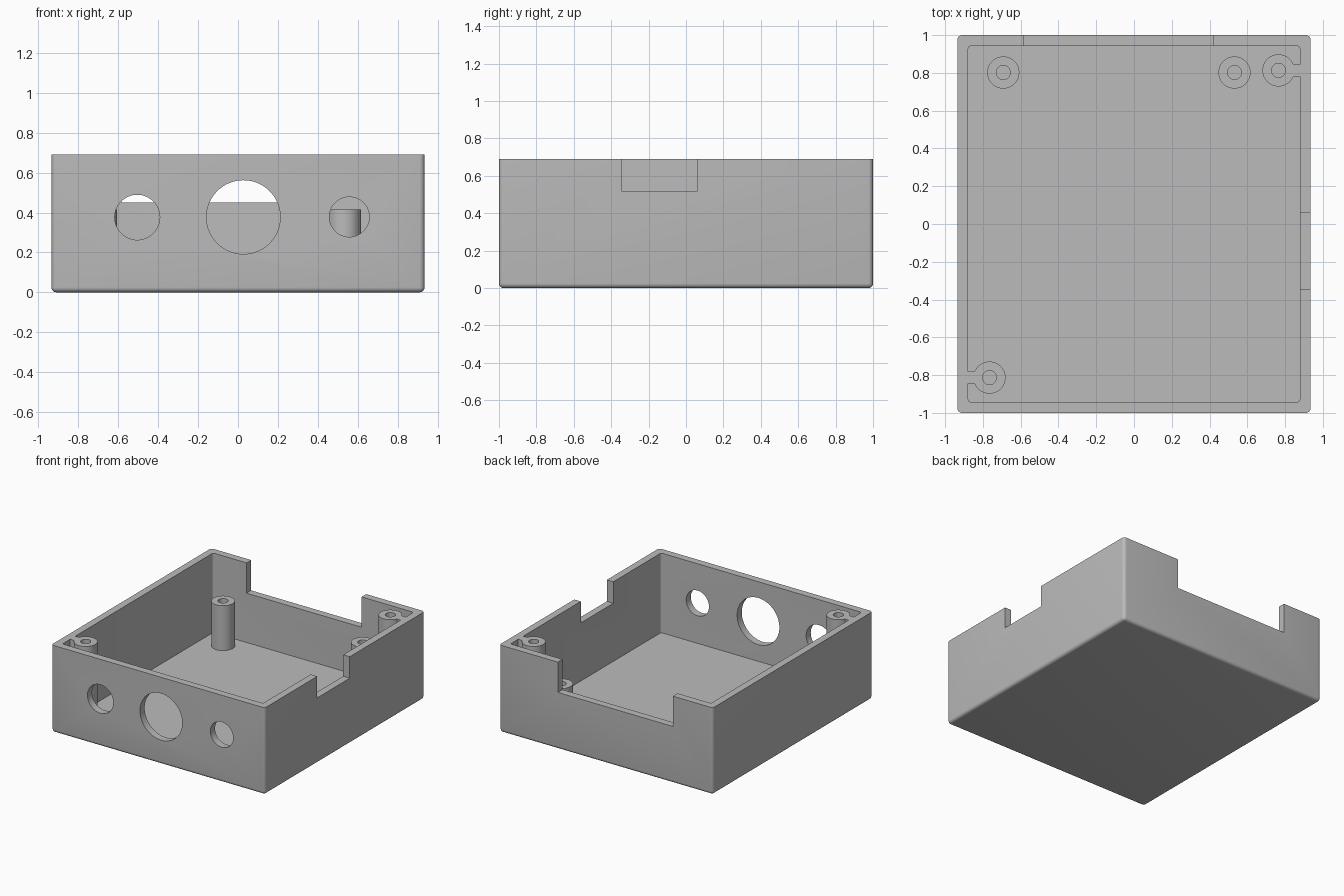
import bpy
import bmesh
import math
from mathutils import Matrix, Vector

if "Cube" in bpy.data.objects:
    bpy.data.objects.remove(bpy.data.objects["Cube"], do_unlink=True)

HEIGHT, FLOOR = 0.69, 0.06
POST_R, BORE_R = 0.085, 0.037

grey = bpy.data.materials.new("light_grey")
grey.use_nodes = True
colour = (0.5, 0.5, 0.5, 1)
grey.diffuse_color = colour
grey.node_tree.nodes["Principled BSDF"].inputs["Base Color"].default_value = colour


def finish(name, bm):
    mesh = bpy.data.meshes.new(name)
    bm.to_mesh(mesh)
    bm.free()
    mesh.materials.append(grey)
    obj = bpy.data.objects.new(name, mesh)
    bpy.context.collection.objects.link(obj)
    return obj


def box(name, low, high, round_edge=0, keep_top=True, keep_bottom=False):
    """Box between two corners; vertical and optionally bottom edges rounded."""
    low, high = Vector(low), Vector(high)
    bm = bmesh.new()
    size = Matrix.Diagonal((*(high - low), 1))
    bmesh.ops.create_cube(bm, size=1, matrix=Matrix.Translation((low + high) / 2) @ size)
    if round_edge:
        def rounded(edge):
            z = [v.co.z for v in edge.verts]
            if keep_top and min(z) > high.z - 1e-4:
                return False
            return not (keep_bottom and max(z) < low.z + 1e-4)
        bmesh.ops.bevel(bm, geom=[e for e in bm.edges if rounded(e)], offset=round_edge,
                        segments=5, profile=0.5, affect='EDGES', clamp_overlap=True)
    return finish(name, bm)


def cylinder(name, centre, radius, length, along_y=False):
    bm = bmesh.new()
    turn = Matrix.Rotation(math.pi / 2, 4, 'X') if along_y else Matrix.Identity(4)
    bmesh.ops.create_cone(bm, cap_ends=True, segments=64, radius1=radius, radius2=radius,
                          depth=length, matrix=Matrix.Translation(centre) @ turn)
    return finish(name, bm)


def combine(target, tool, operation):
    """Apply a boolean and discard the tool."""
    tool.hide_render = True
    mod = target.modifiers.new("join", 'BOOLEAN')
    mod.operation, mod.solver, mod.object = operation, 'EXACT', tool
    bpy.context.view_layer.objects.active = target
    bpy.ops.object.modifier_apply(modifier=mod.name)
    bpy.data.objects.remove(tool, do_unlink=True)


def upright(name, x, y, radius, low, high):
    return cylinder(name, (x, y, (low + high) / 2), radius, high - low)


# Open tray with rounded outside edges
tray = box("enclosure", (-0.935, -1, 0), (0.935, 1, HEIGHT), 0.025)
combine(tray, box("cavity", (-0.878, -0.942, FLOOR), (0.878, 0.942, 1), 0.015,
                  keep_bottom=True), 'DIFFERENCE')

# Tall screw bosses, each tied to its side wall by a rib
for side in (-1, 1):
    x, y = side * 0.765, side * 0.813
    boss = upright("boss", x, y, POST_R, FLOOR - 0.02, HEIGHT)
    xs = sorted((side * 0.80, side * 0.90))
    combine(boss, box("rib", (xs[0], y - 0.032, FLOOR - 0.02),
                      (xs[1], y + 0.032, HEIGHT)), 'UNION')
    combine(tray, boss, 'UNION')
    combine(tray, upright("bore", x, y, BORE_R, FLOOR, 1), 'DIFFERENCE')

# Round openings in the front wall
for x, z, radius in ((-0.505, 0.376, 0.113), (0.027, 0.377, 0.185), (0.558, 0.378, 0.1)):
    combine(tray, cylinder("opening", (x, -0.97, z), radius, 0.1, True), 'DIFFERENCE')

# Notches in the back wall and the left wall
combine(tray, box("back_notch", (-0.585, 0.9, 0.45), (0.422, 1.1, 1)), 'DIFFERENCE')
combine(tray, box("side_notch", (0.85, -0.345, 0.52), (1.1, 0.062, 1)), 'DIFFERENCE')

# Short free-standing posts near the back
parts = [tray]
for name, x in (("right_post", -0.692), ("left_post", 0.532)):
    post = upright(name, x, 0.802, POST_R, FLOOR, 0.415)
    combine(post, upright("bore", x, 0.802, BORE_R, FLOOR + 0.01, 1), 'DIFFERENCE')
    parts.append(post)

# Smooth curved faces, keep hard edges
bpy.ops.object.select_all(action='DESELECT')
for part in parts:
    part.select_set(True)
bpy.context.view_layer.objects.active = tray
bpy.ops.object.shade_smooth_by_angle(angle=math.radians(30))
